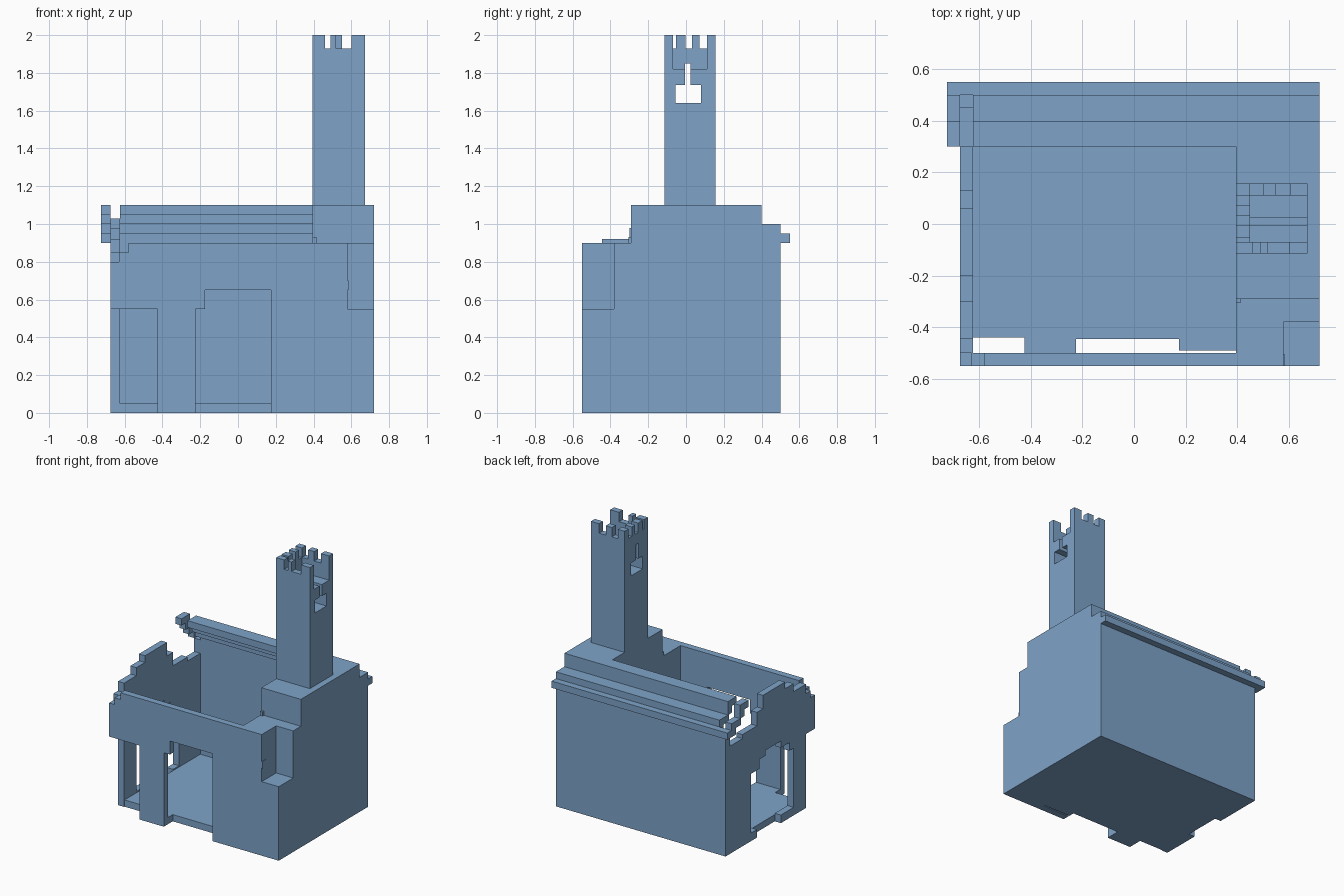
import bpy, bmesh
from mathutils import Vector

stone = bpy.data.materials.new("blue_grey_stone")
stone.diffuse_color = (0.21, 0.37, 0.58, 1)


def prism(name, pts, axis, lo, hi):
    """Extrude a flat outline along an axis. Outline is (x,z) for Y, (y,z) for X, (x,y) for Z."""
    bm = bmesh.new()

    def place(p, d):
        return {'X': (d, p[0], p[1]), 'Y': (p[0], d, p[1]), 'Z': (p[0], p[1], d)}[axis]
    face = bm.faces.new([bm.verts.new(place(p, lo)) for p in pts])
    ext = bmesh.ops.extrude_face_region(bm, geom=[face])
    step = Vector(place((0, 0), hi - lo))
    bmesh.ops.translate(bm, vec=step, verts=[g for g in ext['geom'] if isinstance(g, bmesh.types.BMVert)])
    bmesh.ops.recalc_face_normals(bm, faces=bm.faces)
    me = bpy.data.meshes.new(name)
    bm.to_mesh(me)
    bm.free()
    me.materials.append(stone)
    ob = bpy.data.objects.new(name, me)
    bpy.context.collection.objects.link(ob)
    return ob


def box(name, x0, x1, y0, y1, z0, z1):
    return prism(name, [(x0, y0), (x1, y0), (x1, y1), (x0, y1)], 'Z', z0, z1)


# Floor, reaching forward under the pier between the two doorways
prism("floor", [(-.625, .46), (.40, .46), (.40, -.49), (.175, -.49), (.175, -.445), (-.225, -.445),
                (-.225, -.51), (-.425, -.51), (-.425, -.44), (-.625, -.44)], 'Z', 0, .05)

# Front wall with two doorways and a broken upper left corner
prism("front_wall", [(.40, 0), (.40, .9), (-.58, .9), (-.58, .85), (-.63, .85), (-.63, .8), (-.675, .8),
                     (-.675, .55), (-.425, .55), (-.425, 0), (-.225, 0), (-.225, .55), (-.175, .55),
                     (-.175, .65), (.175, .65), (.175, 0)], 'Y', -.55, -.5)

# Left wall, crumbled along the top, with a stepped arch opening
prism("left_wall", [(.5, 0), (.5, .8), (.3, .8), (.3, .83), (.13, .83), (.13, .93), (.06, .93), (.06, 1.03),
                    (-.2, 1.03), (-.2, .98), (-.3, .98), (-.3, .92), (-.445, .92), (-.445, .85),
                    (-.5, .85), (-.5, .55), (-.445, .55), (-.445, 0), (-.15, 0), (-.15, .06), (-.3, .06),
                    (-.3, .5), (-.25, .5), (-.25, .56), (-.15, .56), (-.15, .61), (.03, .61), (.03, .57),
                    (.1, .57), (.1, .5), (.2, .5), (.2, .06), (.13, .06), (.13, 0)], 'X', -.675, -.625)

# Back wall
box("back_wall", -.675, .40, .45, .5, 0, .9)

# Stepped eaves: long run, detached gable end piece and the continuous lowest course
eave = [(.3, 1.1), (.4, 1.1), (.4, 1.0), (.5, 1.0), (.5, .95), (.55, .95), (.55, .9), (.45, .9), (.45, .95),
        (.39, .95), (.39, 1.0), (.35, 1.0), (.35, 1.05), (.3, 1.05)]
prism("roof_eave", eave, 'X', -.625, .40)
prism("gable_eave_end", eave, 'X', -.725, -.675)
box("eave_link", -.675, -.625, .5, .55, .9, .95)
box("eave_right_end", .40, .72, .5, .55, .9, .95)

# Solid right mass under the tower: lower part with a broken front corner, then stepped top
box("right_mass_lower", .395, .72, -.55, .5, 0, .55)
prism("right_mass_upper", [(.395, -.55), (.58, -.55), (.58, -.38), (.72, -.38), (.72, .5), (.395, .5)],
      'Z', .55, .9)
prism("right_mass_top", [(-.29, .9), (-.29, 1.1), (.4, 1.1), (.4, 1.0), (.5, 1.0), (.5, .9)], 'X', .395, .72)
box("broken_corner_block", .57, .585, -.55, -.505, .65, .70)
box("rubble_step", .395, .415, -.305, -.29, .9, .93)

# Tower shaft with a through window: two halves beside it, plus sill and lintels
X0, X1, Y0, Y1 = .395, .672, -.115, .157
box("tower_shaft", X0, X1, Y0, Y1, 1.1, 1.64)
prism("tower_front_half", [(Y0, 1.64), (-.055, 1.64), (-.055, 1.735), (-.005, 1.735), (-.005, 1.82),
                           (Y0, 1.82)], 'X', X0, X1)
prism("tower_back_half", [(Y1, 1.64), (.08, 1.64), (.08, 1.735), (.025, 1.735), (.025, 1.82),
                          (Y1, 1.82)], 'X', X0, X1)

# Parapet on three sides, open to the right
prism("parapet_left", [(Y0, 1.82), (-.005, 1.82), (-.005, 1.85), (.025, 1.85), (.025, 1.82), (Y1, 1.82),
                       (Y1, 1.93), (Y0, 1.93)], 'X', X0, .45)
box("parapet_front", .45, X1, Y0, -.07, 1.82, 1.93)
box("parapet_back", .45, X1, .11, Y1, 1.82, 1.93)

# Merlons
for a, b in [(Y0, -.07), (-.052, -.003), (.033, .072), (.11, Y1)]:
    box("merlon_left", X0, .45, a, b, 1.93, 2.0)
for a, b in [(.45, .46), (.49, .52), (.60, X1)]:
    box("merlon_front", a, b, Y0, -.07, 1.93, 2.0)
for a, b in [(.50, .55), (.605, X1)]:
    box("merlon_back", a, b, .11, Y1, 1.93, 2.0)
